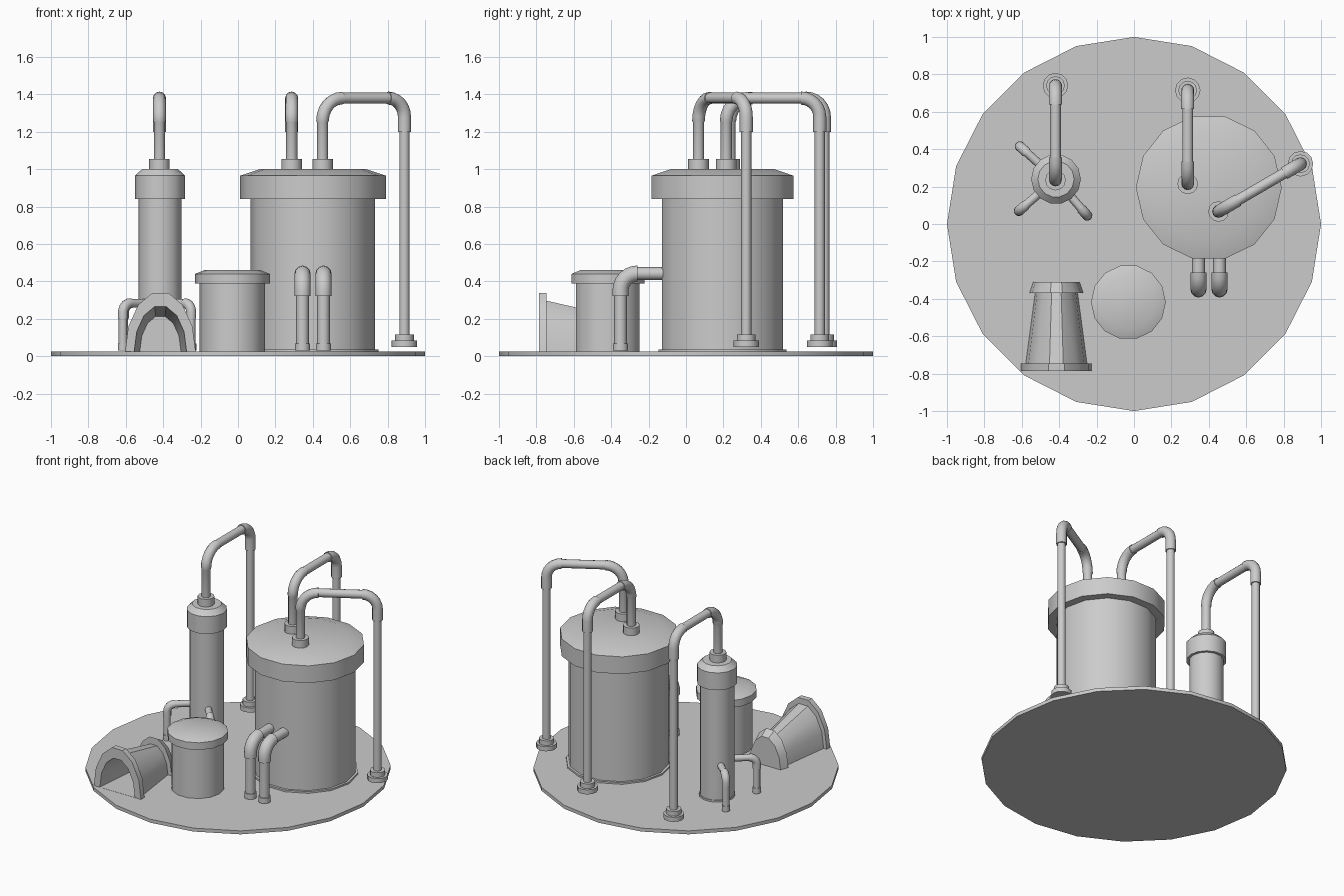
import bpy, bmesh
from math import sin, cos, pi, radians, atan2, hypot

if "Cube" in bpy.data.objects:
    bpy.data.objects.remove(bpy.data.objects["Cube"])


def skin(name, rings):
    """Join equal-sized rings of points into a capped, smooth-by-angle object."""
    bm = bmesh.new()
    loops = [[bm.verts.new(p) for p in ring] for ring in rings]
    n = len(loops[0])
    for a, b in zip(loops, loops[1:]):
        for i in range(n):
            j = (i + 1) % n
            bm.faces.new((a[i], a[j], b[j], b[i]))
    bm.faces.new(loops[0][::-1])
    bm.faces.new(loops[-1])
    bmesh.ops.recalc_face_normals(bm, faces=bm.faces[:])
    mesh = bpy.data.meshes.new(name)
    bm.to_mesh(mesh)
    bm.free()
    ob = bpy.data.objects.new(name, mesh)
    bpy.context.collection.objects.link(ob)
    bpy.ops.object.select_all(action='DESELECT')
    ob.select_set(True)
    bpy.context.view_layer.objects.active = ob
    bpy.ops.object.shade_smooth_by_angle(angle=radians(31))
    return ob


def lathe(name, x, y, profile, sides=14):
    """Turn a (radius, z) profile around a vertical axis."""
    return skin(name, [[(x + r * cos(2 * pi * i / sides), y + r * sin(2 * pi * i / sides), z)
                        for i in range(sides)] for r, z in profile])


def pipe(name, start, end, stations, sides=12):
    """Sweep circles in the vertical plane start-end; stations are (along, z, angle, radius)."""
    h = atan2(end[1] - start[1], end[0] - start[0])
    rings = []
    for s, z, a, r in stations:
        ring = []
        for i in range(sides):
            t = 2 * pi * i / sides
            u, v = r * cos(t), r * sin(t)
            d = s - u * sin(a)
            ring.append((start[0] + d * cos(h) - v * sin(h),
                         start[1] + d * sin(h) + v * cos(h), z + u * cos(a)))
        rings.append(ring)
    return skin(name, rings)


def elbow(s, z, R, a0, a1, r, steps=6):
    """Clockwise quarter bend about the centre (s, z)."""
    out = []
    for k in range(steps + 1):
        a = radians(a0 + (a1 - a0) * k / steps)
        out.append((s - R * sin(a), z + R * cos(a), a, r))
    return out


def dist(p, q):
    return hypot(q[0] - p[0], q[1] - p[1])


# Base plate
lathe("base_plate", 0, 0, [(1, 0), (1, 0.025)], 20)

# Tanks with overhanging lids
lathe("large_tank", 0.4, 0.195, [(0.35, 0.02), (0.35, 0.037), (0.333, 0.037), (0.333, 0.84),
                                 (0.39, 0.84), (0.39, 0.965), (0.285, 1.0)])
lathe("slim_tank", -0.417, 0.24, [(0.12, 0.02), (0.12, 0.037), (0.114, 0.037), (0.114, 0.84),
                                  (0.133, 0.84), (0.133, 0.965), (0.097, 1.0)])
lathe("small_tank", -0.03, -0.418, [(0.175, 0.005), (0.175, 0.388), (0.2, 0.388),
                                    (0.2, 0.44), (0.146, 0.462)])

# Overhead pipes from the tank lids down to footings
up, down = pi / 2, -pi / 2
for label, a, b in (("large_tank_back", (0.287, 0.215), (0.287, 0.715)),
                    ("large_tank_side", (0.452, 0.067), (0.89, 0.322)),
                    ("slim_tank_back", (-0.42, 0.235), (-0.42, 0.74))):
    D = dist(a, b)
    path = [(0, 0.99, up, 0.03), (0, 1.25, up, 0.03)]
    path += elbow(0.12, 1.26, 0.12, 90, 0, 0.034)
    path += [(0.12, 1.38, 0, 0.029), (D - 0.1, 1.38, 0, 0.029)]
    path += elbow(D - 0.1, 1.28, 0.1, 0, -90, 0.035)
    path += [(D, 1.2, down, 0.035), (D, 1.2, down, 0.027), (D, 0.1, down, 0.027)]
    pipe(label + "_overhead_pipe", a, b, path)
    lathe(label + "_lid_collar", *a, [(0.055, 0.98), (0.055, 1.055)], 12)
    lathe(label + "_footing", *b, [(0.068, 0.05), (0.068, 0.083), (0.05, 0.083), (0.05, 0.117)], 12)


def drain(name, a, b, z, R, r, rb):
    """Short outlet: horizontal from the tank, then down to the plate."""
    D = dist(a, b)
    path = [(0, z, 0, r), (D - R, z, 0, r)]
    path += elbow(D - R, z - R, R, 0, -90, rb)
    path += [(D, z - R - 0.03, down, rb), (D, z - R - 0.03, down, r),
             (D, 0.068, down, r), (D, 0.068, down, r * 1.2), (D, 0.03, down, r * 1.2)]
    pipe(name, a, b, path)


# Twin outlets on the large tank
for i, x in enumerate((0.345, 0.457)):
    drain(f"front_outlet_{i + 1}", (x, -0.1), (x, -0.35), 0.442, 0.09, 0.034, 0.043)

# Three outlets round the foot of the slim tank
for i, p in enumerate(((-0.61, 0.415), (-0.615, 0.07), (-0.25, 0.045))):
    drain(f"slim_tank_outlet_{i + 1}", (-0.417, 0.24), p, 0.283, 0.05, 0.023, 0.027)


def arch(y, w, z0=0.015):
    """Half 14-gon arch, taller than wide, standing at depth y."""
    return [(-0.415 + w * cos(pi * k / 7), y, z0 + 1.75 * w * sin(pi * k / 7)) for k in range(8)]


# Arched kiln: front rim, tapered barrel, rear rim, hollow opening at the front
skin("arched_kiln", [arch(-0.43, 0.11, 0.026), arch(-0.785, 0.14, 0.026), arch(-0.785, 0.19),
                     arch(-0.745, 0.19), arch(-0.745, 0.165), arch(-0.37, 0.115),
                     arch(-0.37, 0.145), arch(-0.31, 0.125)])
